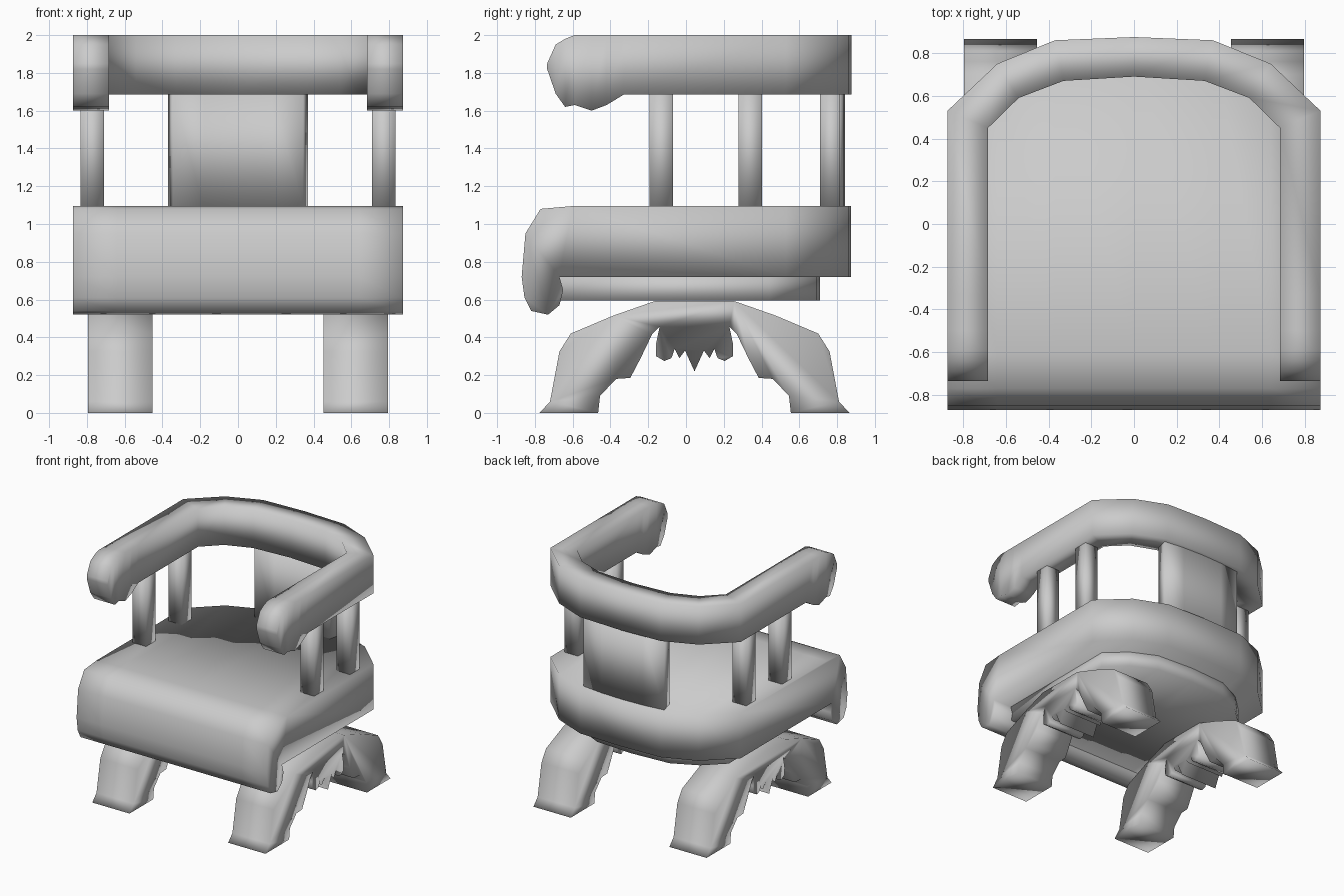
import bpy, bmesh

if "Cube" in bpy.data.objects:
    bpy.data.objects.remove(bpy.data.objects["Cube"])


def loft(name, rings):
    """Skin matching closed rings and cap both ends, softly shaded."""
    bm = bmesh.new()
    vs = [[bm.verts.new(p) for p in ring] for ring in rings]
    n = len(vs[0])
    for a, b in zip(vs, vs[1:]):
        for i in range(n):
            j = (i + 1) % n
            bm.faces.new((a[i], a[j], b[j], b[i]))
    bm.faces.new(vs[0])
    bm.faces.new(vs[-1][::-1])
    bmesh.ops.recalc_face_normals(bm, faces=bm.faces[:])
    for f in bm.faces:
        f.smooth = True
    me = bpy.data.meshes.new(name)
    bm.to_mesh(me)
    bm.free()
    ob = bpy.data.objects.new(name, me)
    bpy.context.collection.objects.link(ob)
    return ob


def mirrored(half):
    """Repeat (x, ...) stations on the other side, skipping the middle one."""
    return half + [(-s[0],) + s[1:] for s in half[-2::-1]]


# Seat cushion: side profile swept across x, with a rounded back
seat_front = [(-0.60, 1.095), (-0.77, 1.08), (-0.85, 0.95), (-0.87, 0.72),
              (-0.855, 0.61), (-0.82, 0.54), (-0.73, 0.52), (-0.67, 0.57),
              (-0.65, 0.65), (-0.67, 0.72)]
back_curve = mirrored([(-0.873, 0.53), (-0.64, 0.75), (-0.37, 0.86), (0, 0.873)])
loft("seat", [[(x, y, z) for y, z in seat_front + [(yb, 0.72), (yb, 1.095)]]
              for x, yb in back_curve])

# Inset board under the seat
board_curve = mirrored([(-0.70, 0.44), (-0.54, 0.59), (-0.33, 0.69), (0, 0.71)])
loft("under_seat_board",
     [[(x, -0.67, 0.73), (x, -0.67, 0.595), (x, yb, 0.595), (x, yb, 0.73)]
      for x, yb in board_curve])

# Arm rail: curled hand grips, then the bend round the back
# stations: outer x, outer y, inner x, inner y, top z, bottom z
grip = [(-0.735, 1.85, 1.82), (-0.69, 1.95, 1.69), (-0.64, 1.98, 1.62),
        (-0.59, 2.0, 1.63), (-0.50, 2.0, 1.60), (-0.42, 2.0, 1.63),
        (-0.33, 2.0, 1.685)]
rail = [(0.873, y, 0.683, y, t, b) for y, t, b in grip]
rail += [(ox, oy, ix, iy, 2.0, 1.685) for ox, oy, ix, iy in
         [(0.873, 0.53, 0.683, 0.45), (0.64, 0.75, 0.54, 0.59),
          (0.37, 0.86, 0.33, 0.67), (0, 0.875, 0, 0.69)]]
rail += [(-ox, oy, -ix, iy, t, b) for ox, oy, ix, iy, t, b in rail[-2::-1]]
loft("arm_rail", [[(ox, oy, t), (ix, iy, t), (ix, iy, b), (ox, oy, b)]
                  for ox, oy, ix, iy, t, b in rail])

# Curved back splat
splat = mirrored([(-0.37, 0.815, 0.345, 0.71), (-0.19, 0.836, 0.18, 0.732),
                  (0, 0.843, 0, 0.738)])
loft("back_splat",
     [[(x, yo, 1.08), (x, yo, 1.70),
       ((-1 if x < 0 else 1) * xi, yi, 1.70), ((-1 if x < 0 else 1) * xi, yi, 1.08)]
      for x, yo, xi, yi in splat])

# Square arm posts
for side, sx in (("left", -1), ("right", 1)):
    for place, y in (("front", -0.13), ("rear", 0.34)):
        loft(f"{side}_{place}_arm_post",
             [[(sx * 0.772 + dx * 0.062, y + dy * 0.062, z)
               for dx, dy in ((-1, -1), (1, -1), (1, 1), (-1, 1))]
              for z in (1.08, 1.70)])

# Arched leg pairs with a carved leaf hanging in the middle
half_arch = [(0, 0.592), (0.21, 0.592), (0.43, 0.515), (0.655, 0.42),
             (0.715, 0.325), (0.765, 0.06), (0.82, 0), (0.51, 0),
             (0.50, 0.09), (0.415, 0.18), (0.34, 0.185), (0.285, 0.29),
             (0.225, 0.415), (0.185, 0.455), (0.205, 0.36), (0.203, 0.30),
             (0.16, 0.275), (0.122, 0.29), (0.105, 0.34), (0.08, 0.29),
             (0.05, 0.33), (0, 0.22)]
arch = half_arch + [(-y, z) for y, z in half_arch[-2:0:-1]]
for side, sx in (("left", -1), ("right", 1)):
    loft(f"{side}_leg_arch",
         [[(sx * x, y + 0.045, z) for y, z in arch] for x in (0.453, 0.795)])
